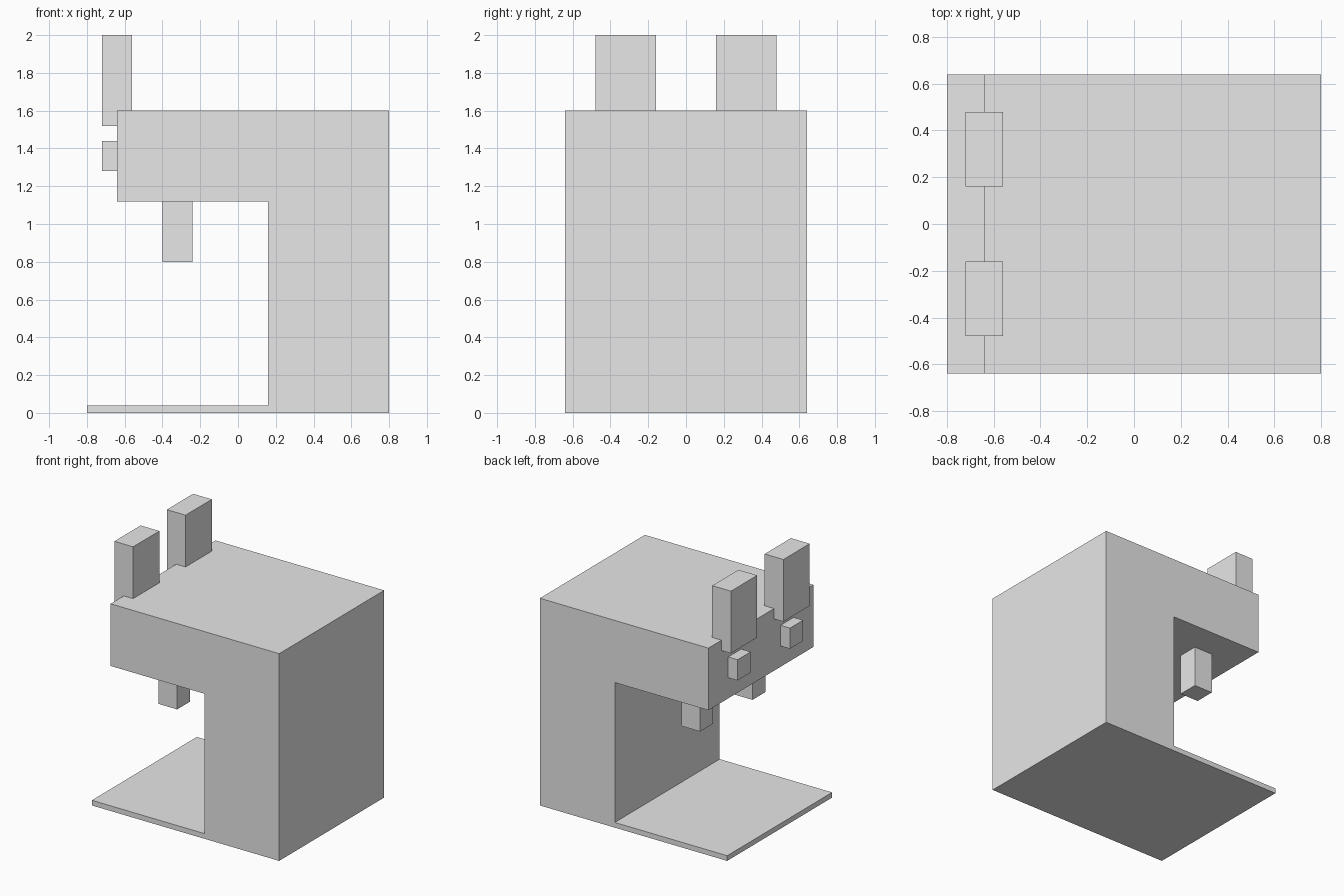
import bpy
import bmesh
from mathutils import Vector

default_cube = bpy.data.objects.get("Cube")
if default_cube:
    bpy.data.objects.remove(default_cube, do_unlink=True)

# Single flat grey for every part
grey = bpy.data.materials.new("plain_grey")
grey.use_nodes = True
grey.diffuse_color = (0.8, 0.8, 0.8, 1)
grey.node_tree.nodes["Principled BSDF"].inputs["Base Color"].default_value = grey.diffuse_color


def add_object(name, bm):
    bmesh.ops.recalc_face_normals(bm, faces=bm.faces[:])
    mesh = bpy.data.meshes.new(name)
    bm.to_mesh(mesh)
    bm.free()
    mesh.materials.append(grey)
    obj = bpy.data.objects.new(name, mesh)
    bpy.context.collection.objects.link(obj)
    return obj


def extruded_profile(name, outline, half_width):
    """Extrude an x-z outline symmetrically along y."""
    bm = bmesh.new()
    face = bm.faces.new([bm.verts.new((x, -half_width, z)) for x, z in outline])
    result = bmesh.ops.extrude_face_region(bm, geom=[face])
    verts = [v for v in result["geom"] if isinstance(v, bmesh.types.BMVert)]
    bmesh.ops.translate(bm, verts=verts, vec=(0, 2 * half_width, 0))
    return add_object(name, bm)


def box(name, low, high):
    low, high = Vector(low), Vector(high)
    bm = bmesh.new()
    bmesh.ops.create_cube(bm, size=1)
    bmesh.ops.scale(bm, verts=bm.verts, vec=high - low)
    bmesh.ops.translate(bm, verts=bm.verts, vec=(low + high) / 2)
    return add_object(name, bm)


def mirrored_pair(name, x, y, z):
    """Two boxes mirrored across the y = 0 plane."""
    for label, sign in (("rear", 1), ("front", -1)):
        ys = sorted((sign * y[0], sign * y[1]))
        box(f"{label}_{name}", (x[0], ys[0], z[0]), (x[1], ys[1], z[1]))


# Body: upright back, overhanging head and thin base plate in one profile
extruded_profile("body", [
    (-0.8, 0), (0.8, 0), (0.8, 1.6), (-0.64, 1.6),
    (-0.64, 1.12), (0.16, 1.12), (0.16, 0.04), (-0.8, 0.04),
], 0.64)

# Ears, eyes and teeth on the head
mirrored_pair("ear", (-0.72, -0.56), (0.16, 0.48), (1.52, 2.0))
mirrored_pair("eye", (-0.72, -0.64), (0.24, 0.40), (1.28, 1.44))
mirrored_pair("tooth", (-0.40, -0.24), (0.24, 0.40), (0.80, 1.12))
